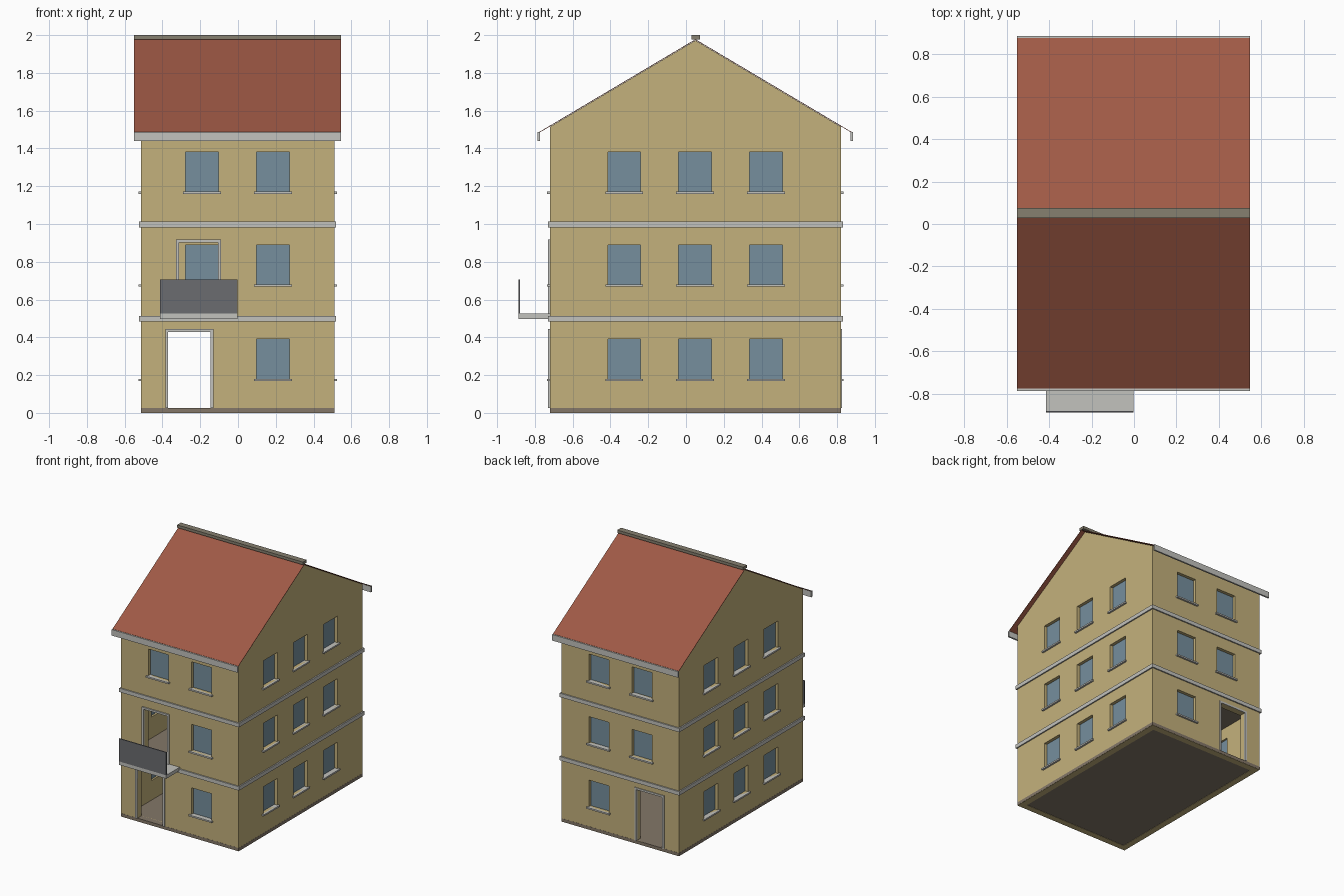
import bpy
import bmesh

old = bpy.data.objects.get("Cube")
if old:
    bpy.data.objects.remove(old, do_unlink=True)


def material(name, r, g, b):
    m = bpy.data.materials.new(name)
    m.use_nodes = True
    m.diffuse_color = (r, g, b, 1)
    m.node_tree.nodes["Principled BSDF"].inputs["Base Color"].default_value = (r, g, b, 1)
    return m


PLASTER = material("ochre plaster", 0.55, 0.44, 0.20)
TILE = material("terracotta roof", 0.35, 0.10, 0.06)
TRIM = material("pale grey trim", 0.54, 0.54, 0.51)
GLASS = material("blue grey glass", 0.18, 0.275, 0.34)
RAIL = material("dark grey railing", 0.147, 0.15, 0.162)
FLOOR = material("brown floor", 0.23, 0.185, 0.14)
RIDGE = material("ridge grey", 0.24, 0.215, 0.16)

# House outline
X0, X1, Y0, Y1 = -0.513, 0.51, -0.72, 0.82
YM, EAVE, PEAK = 0.05, 1.515, 1.972
SLOPE = (PEAK - EAVE) / (YM - Y0)
WALL, REVEAL = 0.05, 0.025


def finish(name, bm, mat):
    bmesh.ops.recalc_face_normals(bm, faces=bm.faces)
    mesh = bpy.data.meshes.new(name)
    bm.to_mesh(mesh)
    bm.free()
    mesh.materials.append(mat)
    ob = bpy.data.objects.new(name, mesh)
    bpy.context.collection.objects.link(ob)
    return ob


def add_box(bm, x0, x1, y0, y1, z0, z1):
    verts = bmesh.ops.create_cube(bm, size=1)["verts"]
    for v in verts:
        v.co.x = x1 if v.co.x > 0 else x0
        v.co.y = y1 if v.co.y > 0 else y0
        v.co.z = z1 if v.co.z > 0 else z0


def boxes(name, mat, *sizes):
    bm = bmesh.new()
    for s in sizes:
        add_box(bm, *s)
    return finish(name, bm, mat)


def prism(name, profile, x0, x1, mat):
    """Extrude a (y, z) outline along x."""
    bm = bmesh.new()
    face = bm.faces.new([bm.verts.new((x0, y, z)) for y, z in profile])
    new = bmesh.ops.extrude_face_region(bm, geom=[face])["geom"]
    moved = [v for v in new if isinstance(v, bmesh.types.BMVert)]
    bmesh.ops.translate(bm, verts=moved, vec=(x1 - x0, 0, 0))
    return finish(name, bm, mat)


def on_side(side, a0, a1, out0, out1, z0, z1):
    """Box on a facade: a = span along it, out = distance outside the wall."""
    if side in ("front", "back"):
        base, sign = (Y0, -1) if side == "front" else (Y1, 1)
    else:
        base, sign = (X0, -1) if side == "left" else (X1, 1)
    lo, hi = sorted((base + sign * out0, base + sign * out1))
    if side in ("front", "back"):
        return (a0, a1, lo, hi, z0, z1)
    return (lo, hi, a0, a1, z0, z1)


# Window and door positions
windows = []
for level, sill in enumerate((0.18, 0.68, 1.172)):
    for side in ("left", "right"):
        for centre in (-0.327, 0.048, 0.423):
            windows.append((side, centre, sill))
    for side in ("front", "back"):
        windows.append((side, 0.185, sill))
        if level == 2 or (level == 1 and side == "back"):
            windows.append((side, -0.19, sill))

doors = [("front", "front_door", -0.37, -0.145, 0.026, 0.428),
         ("back", "back_door", -0.37, -0.145, 0.026, 0.428),
         ("front", "balcony_door", -0.312, -0.106, 0.515, 0.902)]

HALF, TALL = 0.087, 0.21
openings = [on_side(s, c - HALF, c + HALF, -0.1, 0.1, z, z + TALL) for s, c, z in windows]
openings += [on_side(s, a, b, -0.1, 0.1, z0, z1) for s, _, a, b, z0, z1 in doors]

# Hollow gabled walls with cut openings
walls = prism("walls", [(Y0, 0), (Y1, 0), (Y1, EAVE), (YM, PEAK), (Y0, EAVE)], X0, X1, PLASTER)
drop = 0.03
cavity = prism("cavity_cutter", [(Y0 + WALL, -0.1), (Y1 - WALL, -0.1),
                                 (Y1 - WALL, EAVE + SLOPE * WALL - drop), (YM, PEAK - drop),
                                 (Y0 + WALL, EAVE + SLOPE * WALL - drop)],
               X0 + WALL, X1 - WALL, PLASTER)
holes = boxes("opening_cutter", PLASTER, *openings)
for cutter in (cavity, holes):
    cutter.hide_render = True
    mod = walls.modifiers.new("cut", "BOOLEAN")
    mod.operation = "DIFFERENCE"
    mod.solver = "EXACT"
    mod.object = cutter
bpy.context.view_layer.update()
cut_mesh = bpy.data.meshes.new_from_object(
    walls.evaluated_get(bpy.context.evaluated_depsgraph_get()))
walls.modifiers.clear()
walls.data = cut_mesh
for cutter in (cavity, holes):
    bpy.data.objects.remove(cutter, do_unlink=True)

# Recessed panes and projecting sills
boxes("window_glass", GLASS,
      *[on_side(s, c - HALF, c + HALF, -REVEAL - 0.01, -REVEAL, z, z + TALL)
        for s, c, z in windows])
boxes("window_sills", TRIM,
      *[on_side(s, c - 0.1, c + 0.1, -REVEAL, 0.015, z - 0.012, z) for s, c, z in windows])

# Door surrounds: two jambs and a head
for side, name, a, b, z0, z1 in doors:
    w, out = 0.015, 0.01 if side == "front" else 0.006
    boxes(name + "_frame", TRIM,
          on_side(side, a - w, a, -0.01, out, z0, z1),
          on_side(side, b, b + w, -0.01, out, z0, z1),
          on_side(side, a - w, b + w, -0.01, out, z1, z1 + w))

# Floors and base
boxes("base_slab", FLOOR, (X0 - 0.001, X1 + 0.001, Y0 - 0.001, Y1 + 0.001, 0.002, 0.026))
boxes("upper_floors", FLOOR,
      *[(X0 + 0.02, X1 - 0.02, Y0 + 0.02, Y1 - 0.02, z - 0.03, z) for z in (0.514, 1.012, 1.5)])

# String courses: a thin ring at each storey
p = 0.01
for name, z0, z1 in (("lower_band", 0.484, 0.514), ("upper_band", 0.982, 1.012)):
    boxes(name, TRIM, *[on_side(s, Y0 - p, Y1 + p, -0.005, p, z0, z1) for s in ("left", "right")],
          *[on_side(s, X0, X1, -0.005, p, z0, z1) for s in ("front", "back")])

# Balcony
boxes("balcony_slab", TRIM, (-0.413, -0.003, -0.888, Y0, 0.498, 0.525))
boxes("balcony_railing", RAIL, (-0.413, -0.003, -0.888, -0.88, 0.525, 0.705))

# Thin roof skin, gutters and ridge cap
RX0, RX1, OVER, T = -0.55, 0.546, 0.055, 0.004
low = EAVE - SLOPE * OVER + 0.002
prism("roof", [(Y0 - OVER, low), (YM, PEAK + 0.002), (Y1 + OVER, low),
               (Y1 + OVER, low + T), (YM, PEAK + 0.002 + T), (Y0 - OVER, low + T)],
      RX0, RX1, TILE)
boxes("gutters", TRIM, (RX0, RX1, -0.785, -0.772, 1.44, 1.487),
      (RX0, RX1, 0.872, 0.885, 1.44, 1.487))
boxes("ridge_cap", RIDGE, (RX0, RX1, 0.028, 0.075, 1.978, 2.0))
